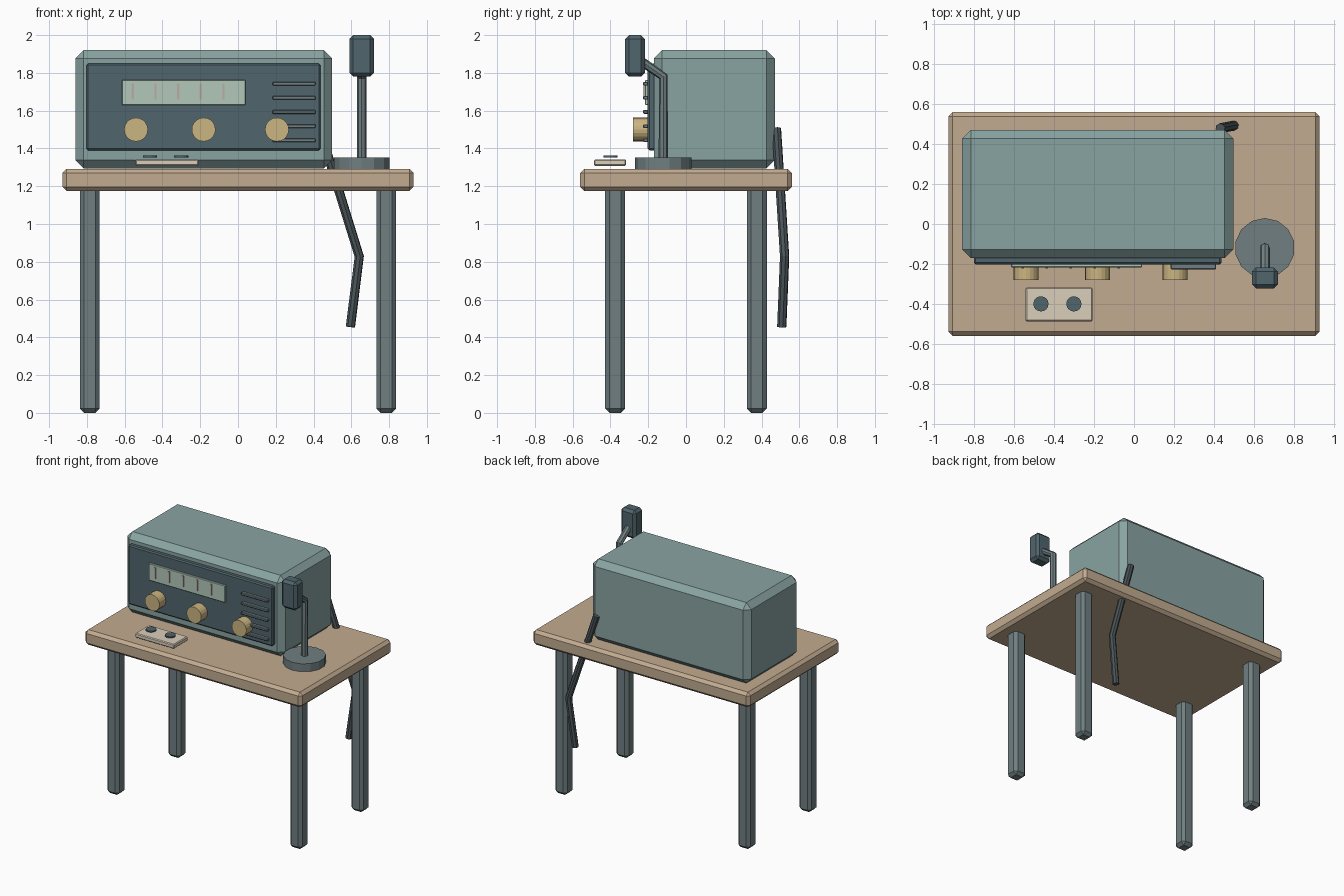
import bpy
from math import pi

if "Cube" in bpy.data.objects:
    bpy.data.objects.remove(bpy.data.objects["Cube"])


def material(name, rgb):
    m = bpy.data.materials.new(name)
    m.diffuse_color = (*rgb, 1)
    m.use_nodes = True
    m.node_tree.nodes["Principled BSDF"].inputs["Base Color"].default_value = m.diffuse_color
    return m


WOOD = material("wood", (0.54, 0.41, 0.28))
STEEL = material("steel", (0.16, 0.21, 0.22))
TEAL = material("teal_paint", (0.25, 0.37, 0.36))
DARK = material("dark_panel", (0.08, 0.13, 0.15))
BRASS = material("brass", (0.60, 0.46, 0.22))
GLASS = material("dial_glass", (0.45, 0.58, 0.49))
MARK = material("dial_mark", (0.50, 0.42, 0.36))
CREAM = material("cream", (0.70, 0.62, 0.50))
RUBBER = material("rubber", (0.07, 0.09, 0.10))


def finish(o, name, mat, bevel=0):
    o.name = name
    o.data.materials.append(mat)
    if bevel:
        b = o.modifiers.new("bevel", 'BEVEL')
        b.width = bevel
        b.segments = 1
    return o


def box(name, x, y, z, mat, bevel=0):
    """Box from (min, max) ranges on each axis."""
    r = (x, y, z)
    bpy.ops.mesh.primitive_cube_add(size=1, location=[(a + b) / 2 for a, b in r])
    o = bpy.context.object
    o.scale = [b - a for a, b in r]
    bpy.ops.object.transform_apply(location=False, rotation=False, scale=True)
    return finish(o, name, mat, bevel)


def disc(name, loc, radius, depth, sides, mat, rot=(0, 0, 0)):
    bpy.ops.mesh.primitive_cylinder_add(vertices=sides, radius=radius, depth=depth,
                                        location=loc, rotation=rot)
    return finish(bpy.context.object, name, mat)


def rod(name, points, radius, mat):
    """Eight-sided capped tube along a polyline."""
    c = bpy.data.curves.new(name, 'CURVE')
    c.dimensions = '3D'
    c.bevel_depth = radius
    c.bevel_resolution = 2
    c.use_fill_caps = True
    s = c.splines.new('POLY')
    s.points.add(len(points) - 1)
    for p, co in zip(s.points, points):
        p.co = (*co, 1)
    s.use_smooth = False
    o = bpy.data.objects.new(name, c)
    bpy.context.collection.objects.link(o)
    bpy.ops.object.select_all(action='DESELECT')
    o.select_set(True)
    bpy.context.view_layer.objects.active = o
    bpy.ops.object.convert(target='MESH')
    return finish(bpy.context.object, name, mat)


# Table
box("table_top", (-0.93, 0.93), (-0.56, 0.56), (1.175, 1.292), WOOD, 0.022)
for side, sx in (("left", -0.785), ("right", 0.785)):
    for end, sy in (("front", -0.375), ("back", 0.375)):
        box(f"{end}_{side}_leg", (sx - 0.0525, sx + 0.0525), (sy - 0.0525, sy + 0.0525),
            (0, 1.2), STEEL, 0.022)

# Radio cabinet and front panel
box("cabinet", (-0.86, 0.497), (-0.17, 0.47), (1.295, 1.92), TEAL, 0.043)
box("front_panel", (-0.802, 0.437), (-0.203, -0.16), (1.39, 1.85), DARK, 0.009)

# Tuning dial with marks
box("dial_window", (-0.615, 0.04), (-0.217, -0.195), (1.63, 1.762), GLASS, 0.003)
for i in range(5):
    x = -0.557 + 0.12 * i
    box(f"dial_mark_{i + 1}", (x - 0.006, x + 0.006), (-0.224, -0.212), (1.66, 1.745), MARK)

# Knobs
for i, x in enumerate((-0.54, -0.182, 0.206)):
    disc(f"knob_{i + 1}", (x, -0.241, 1.5), 0.063, 0.08, 20, BRASS, (pi / 2, 0, 0))

# Speaker grille
for i in range(5):
    z = 1.743 - 0.075 * i
    box(f"grille_bar_{i + 1}", (0.183, 0.411), (-0.227, -0.2), (z - 0.01, z + 0.01), STEEL, 0.004)

# Microphone on its stand
MX, MY = 0.655, -0.12
disc("microphone_base", (MX, MY, 1.322), 0.15, 0.062, 14, STEEL)
rod("microphone_arm", [(MX, MY, 1.34), (MX, MY, 1.78), (MX, -0.27, 1.885)], 0.025, STEEL)
box("microphone_head", (0.59, 0.72), (-0.322, -0.218), (1.78, 2.0), DARK, 0.02)

# Key pad with two buttons
box("key_pad", (-0.543, -0.208), (-0.487, -0.317), (1.308, 1.342), CREAM, 0.006)
for i, x in enumerate((-0.466, -0.301)):
    disc(f"key_button_{i + 1}", (x, -0.4, 1.358), 0.038, 0.01, 16, DARK)

# Cable hanging behind the table
rod("power_cable", [(0.432, 0.479, 1.505), (0.642, 0.522, 0.828), (0.595, 0.507, 0.455)],
    0.025, RUBBER)
